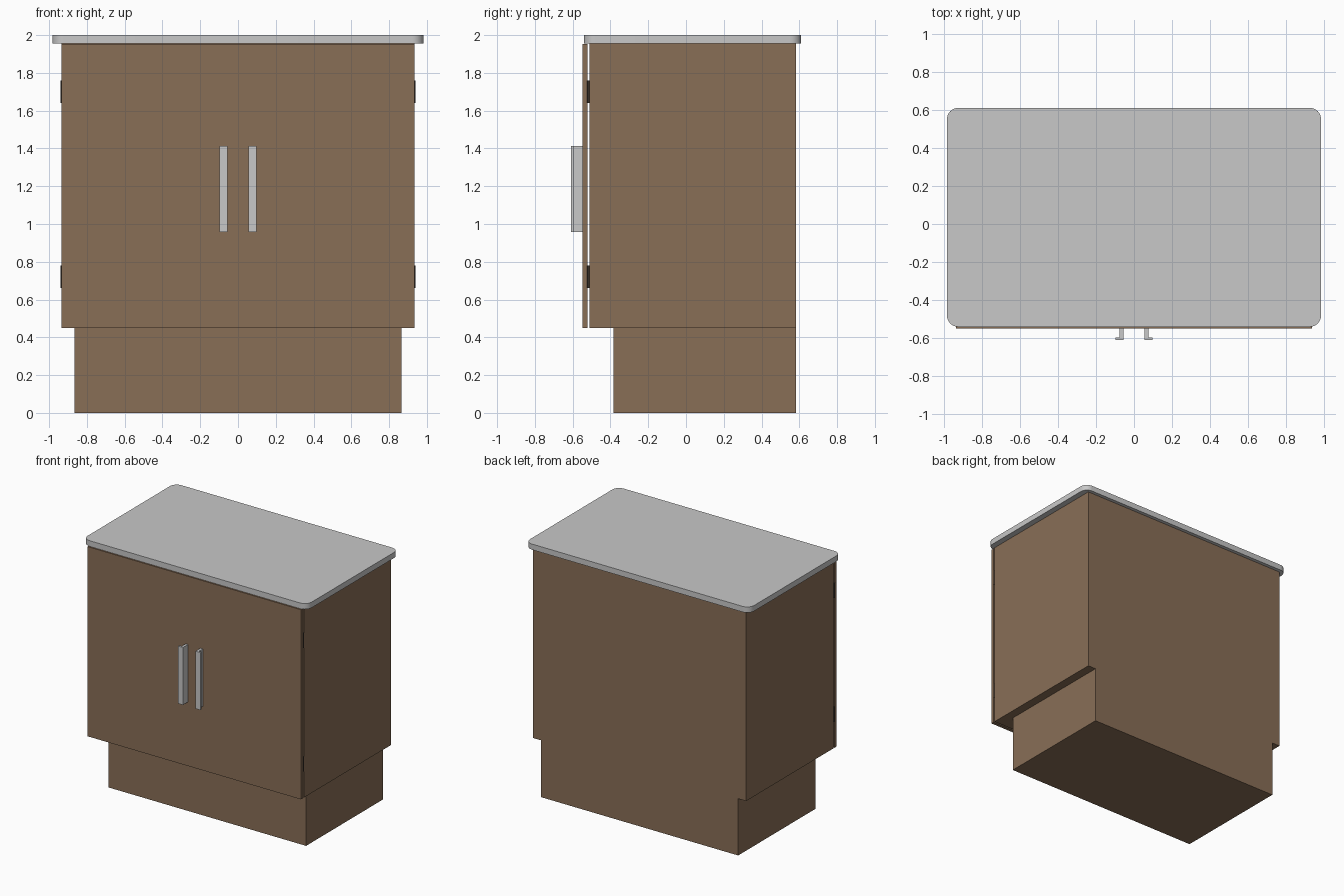
import bpy, bmesh, math

if "Cube" in bpy.data.objects:
    bpy.data.objects.remove(bpy.data.objects["Cube"])


def material(name, rgb):
    m = bpy.data.materials.new(name)
    m.diffuse_color = (*rgb, 1.0)
    m.use_nodes = True
    m.node_tree.nodes["Principled BSDF"].inputs["Base Color"].default_value = m.diffuse_color
    return m


WOOD = material("brown_wood", (0.25, 0.157, 0.094))
GREY = material("light_grey", (0.58, 0.58, 0.58))
DARK = material("dark_hinge", (0.06, 0.045, 0.035))


def prism(name, outline, z0, z1, mat, smooth=False):
    """Extrude a closed xy outline from z0 to z1."""
    bm = bmesh.new()
    face = bm.faces.new([bm.verts.new((x, y, z0)) for x, y in outline])
    res = bmesh.ops.extrude_face_region(bm, geom=[face])
    verts = [g for g in res["geom"] if isinstance(g, bmesh.types.BMVert)]
    bmesh.ops.translate(bm, verts=verts, vec=(0, 0, z1 - z0))
    bmesh.ops.recalc_face_normals(bm, faces=bm.faces)
    if smooth:
        for f in bm.faces:
            f.smooth = abs(f.normal.z) < 0.5
        for e in bm.edges:
            e.smooth = e.calc_face_angle(0) < math.radians(30)
    mesh = bpy.data.meshes.new(name)
    bm.to_mesh(mesh)
    bm.free()
    mesh.materials.append(mat)
    obj = bpy.data.objects.new(name, mesh)
    bpy.context.collection.objects.link(obj)
    return obj


def rect(x, y0, y1):
    return [(-x, y0), (x, y0), (x, y1), (-x, y1)]


def rounded_rect(x, y0, y1, r, steps=8):
    pts = []
    corners = [(x - r, y1 - r), (-x + r, y1 - r), (-x + r, y0 + r), (x - r, y0 + r)]
    for i, (cx, cy) in enumerate(corners):
        for k in range(steps + 1):
            a = math.pi / 2 * (i + k / steps)
            pts.append((cx + r * math.cos(a), cy + r * math.sin(a)))
    return pts


def circle(cx, cy, r, n=12):
    return [(cx + r * math.cos(2 * math.pi * k / n),
             cy + r * math.sin(2 * math.pi * k / n)) for k in range(n)]


# Recessed base, cabinet body, door front and worktop
prism("plinth", rect(0.865, -0.383, 0.582), 0.0, 0.45, WOOD)
prism("cabinet_body", rect(0.935, -0.512, 0.582), 0.45, 1.955, WOOD)
prism("door_front", rect(0.935, -0.548, -0.522), 0.45, 1.953, WOOD)
prism("worktop", rounded_rect(0.982, -0.54, 0.61, 0.06), 1.955, 2.0, GREY, True)

# L-shaped pulls and barrel hinges, mirrored left and right
for side, s in (("left", -1), ("right", 1)):
    profile = [(0.055, -0.548), (0.075, -0.548), (0.075, -0.595),
               (0.098, -0.595), (0.098, -0.61), (0.055, -0.61)]
    prism(f"handle_{side}", [(s * x, y) for x, y in profile], 0.957, 1.413, GREY)
    for level, z in (("lower", 0.66), ("upper", 1.64)):
        prism(f"hinge_{side}_{level}", circle(s * 0.935, -0.517, 0.006),
              z, z + 0.12, DARK, True)
